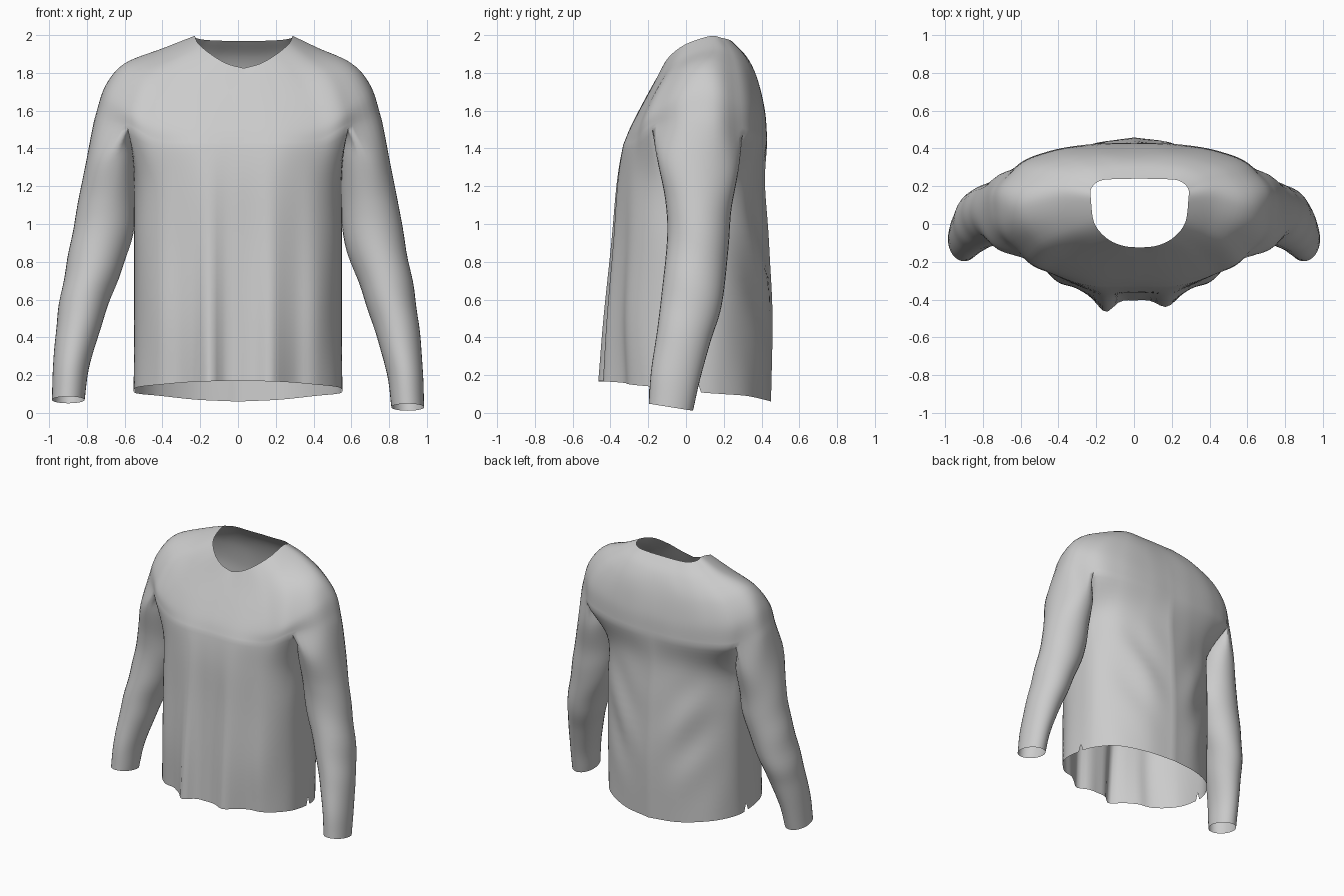
import bpy, bmesh
from math import sin, cos, pi, exp
from mathutils import Vector

if "Cube" in bpy.data.objects:
    bpy.data.objects.remove(bpy.data.objects["Cube"])

N = 8      # points per control segment around a ring
ROWS = 6   # rows per control segment along a panel


def spline(pts, n, lead=None):
    """Catmull-Rom curve through pts with n steps per segment; lead sets the start tangent."""
    p = [Vector(q) for q in pts]
    p = [lead or 2 * p[0] - p[1]] + p + [2 * p[-1] - p[-2]]
    out = []
    for i in range(1, len(p) - 2):
        a, b, c, d = p[i - 1:i + 3]
        for k in range(n):
            t = k / n
            out.append(0.5 * (2 * b + (c - a) * t + (2 * a - 5 * b + 4 * c - d) * t * t
                              + (3 * b - a - 3 * c + d) * t ** 3))
    return out + [p[-2].copy()]


def loft(rings, leads=None):
    """Interpolate key rings into rows of points."""
    leads = leads or [None] * len(rings[0])
    cols = [spline(col, ROWS, lead) for col, lead in zip(zip(*rings), leads)]
    return [list(r) for r in zip(*cols)]


def gauss(v, w):
    return exp(-(v / w) ** 2)


# Yoke key rings, front centre -> shoulder -> back centre (right half)
yoke_keys = [
    [(0, -.125, 1.825), (.09, -.115, 1.85), (.175, -.075, 1.90), (.24, .005, 1.955), (.258, .13, 1.995),
     (.255, .19, 1.985), (.205, .23, 1.975), (.11, .238, 1.97), (0, .24, 1.97)],
    [(0, -.18, 1.73), (.15, -.17, 1.74), (.28, -.12, 1.80), (.36, -.03, 1.88), (.41, .14, 1.93),
     (.38, .24, 1.912), (.28, .30, 1.895), (.14, .32, 1.885), (0, .325, 1.88)],
    [(0, -.25, 1.60), (.2, -.245, 1.60), (.38, -.20, 1.64), (.50, -.10, 1.77), (.60, .10, 1.85),
     (.53, .27, 1.80), (.38, .345, 1.78), (.2, .375, 1.77), (0, .38, 1.76)],
    [(0, -.30, 1.50), (.22, -.295, 1.50), (.42, -.25, 1.52), (.57, -.17, 1.61), (.70, .08, 1.73),
     (.62, .29, 1.65), (.43, .38, 1.62), (.2, .413, 1.60), (0, .418, 1.60)],
    [(0, -.33, 1.42), (.23, -.327, 1.42), (.43, -.265, 1.43), (.585, -.18, 1.51), (.758, .08, 1.56),
     (.63, .30, 1.48), (.44, .388, 1.46), (.2, .425, 1.45), (0, .43, 1.45)],
]
arm_f, arm_b = 3 * N, 5 * N
yoke_rings = [spline(k, N) for k in yoke_keys]
# fuller sleeve cap
for ring, w in zip(yoke_rings, (0, .002, .01, .022, .028)):
    for k in range(arm_f, arm_b + 1):
        a = pi * (k - arm_f) / N
        ring[k] += w * sin(a) ** 2 * sin(a / 2) * Vector((.8, -.6 if k < 4 * N else .3, 0))
yoke = loft(yoke_rings)
before, split = yoke_rings[-2:]

# Body: split ring closed under the arm, then down to the hem
under = spline([split[arm_f], (.56, .06, 1.40), split[arm_b]], N)
body_rings = [split[:arm_f] + under + split[arm_b + 1:]]
for z, yf, yb in ((1.22, -.358, .418), (.9, -.37, .44), (.5, -.39, .458)):
    body_rings.append(spline([(0, yf, z), (.22, yf + .01, z), (.41, yf + .085, z), (.525, -.14, z), (.55, .05, z),
                              (.525, .19, z), (.41, .315, z), (.22, yb - .035, z), (0, yb, z)], N))
body_rings.append(spline([(0, -.405, .17), (.22, -.385, .165), (.41, -.295, .15), (.535, -.14, .135), (.55, .06, .11),
                          (.515, .19, .10), (.41, .32, .09), (.22, .415, .07), (0, .45, .06)], N))
gap = [None] * (arm_b - arm_f + 1)
body = loft(body_rings, before[:arm_f] + gap + before[arm_b + 1:])
body[-1][4 * N].z += .06   # side vent notch

# Sleeve: z, inner x, outer x, front y, back y, inward bias of the section
sleeve_rings = [split[arm_f:arm_b] + list(reversed(under))]
for z, x0, x1, y0, y1, bias in ((1.32, .545, .806, -.155, .278, 1.2), (1.1, .545, .85, -.11, .24, 1.05),
                                (.9, .565, .885, -.10, .225, 1), (.6, .67, .94, -.13, .19, 1),
                                (.4, .735, .965, -.155, .13, 1), (.2, .79, .98, -.185, .075, 1),
                                (.03, .812, .985, -.197, .037, 1)):
    ring = []
    for k in range(4 * N + 1):
        t = 2 * pi * k / (4 * N)
        ring.append(Vector((x0 + (x1 - x0) * (max(0, 1 + sin(t)) / 2) ** bias,
                            (y0 + y1) / 2 - (y1 - y0) / 2 * cos(t), z + (y1 - y0) * .08 * cos(t))))
    sleeve_rings.append(ring)
sleeve = loft(sleeve_rings, [None] + before[arm_f + 1:arm_b] + [None] * (2 * N + 1))


def shape_yoke(p, row):
    """Slightly off-centre neckline."""
    p.x += .03 * max(0, 1 - row / (2 * ROWS))
    return p


def shape_body(p, row):
    """Vertical drape folds in front, slanted pull folds behind."""
    f = min(1, max(0, (1.4 - p.z) / 1.25))
    if p.y < -.1:
        p.y -= f * (.07 * gauss(p.x + .15, .055) + .045 * gauss(p.x - .17, .06)
                    - .025 * gauss(abs(p.x) - .32, .06))
    elif p.y > .15:
        fade = gauss(p.z - .75, .35) * min(1, f * 4)
        p.y += fade * .013 * (cos(2 * pi * (p.z - 1.2 * abs(p.x - .04)) / .5) - .4) * gauss(abs(p.x) - .28, .16)
    return p


def shape_sleeve(p, row):
    """Soft elbow creases, left cuff a little higher."""
    f = min(1, row / ROWS)
    p.x += .003 * f * sin(p.z * 20 + p.y * 9) * gauss(p.z - .7, .3)
    if p.x < 0:
        p.z += .04 * f * max(0, 1 - p.z)
    return p


# Build both halves and weld them into one garment
bm = bmesh.new()
for side in (1, -1):
    for panel, shape in ((yoke, shape_yoke), (body, shape_body), (sleeve, shape_sleeve)):
        grid = [[bm.verts.new(shape(Vector((side * p.x, p.y, p.z)), r)) for p in row]
                for r, row in enumerate(panel)]
        for r in range(len(grid) - 1):
            for c in range(len(grid[0]) - 1):
                quad = (grid[r][c], grid[r][c + 1], grid[r + 1][c + 1], grid[r + 1][c])
                bm.faces.new(quad if side < 0 else quad[::-1])
bmesh.ops.remove_doubles(bm, verts=bm.verts, dist=.0008)
bmesh.ops.recalc_face_normals(bm, faces=bm.faces)
for face in bm.faces:
    face.smooth = True

mesh = bpy.data.meshes.new("long_sleeve_shirt")
bm.to_mesh(mesh)
bm.free()
shirt = bpy.data.objects.new("long_sleeve_shirt", mesh)
bpy.context.collection.objects.link(shirt)
